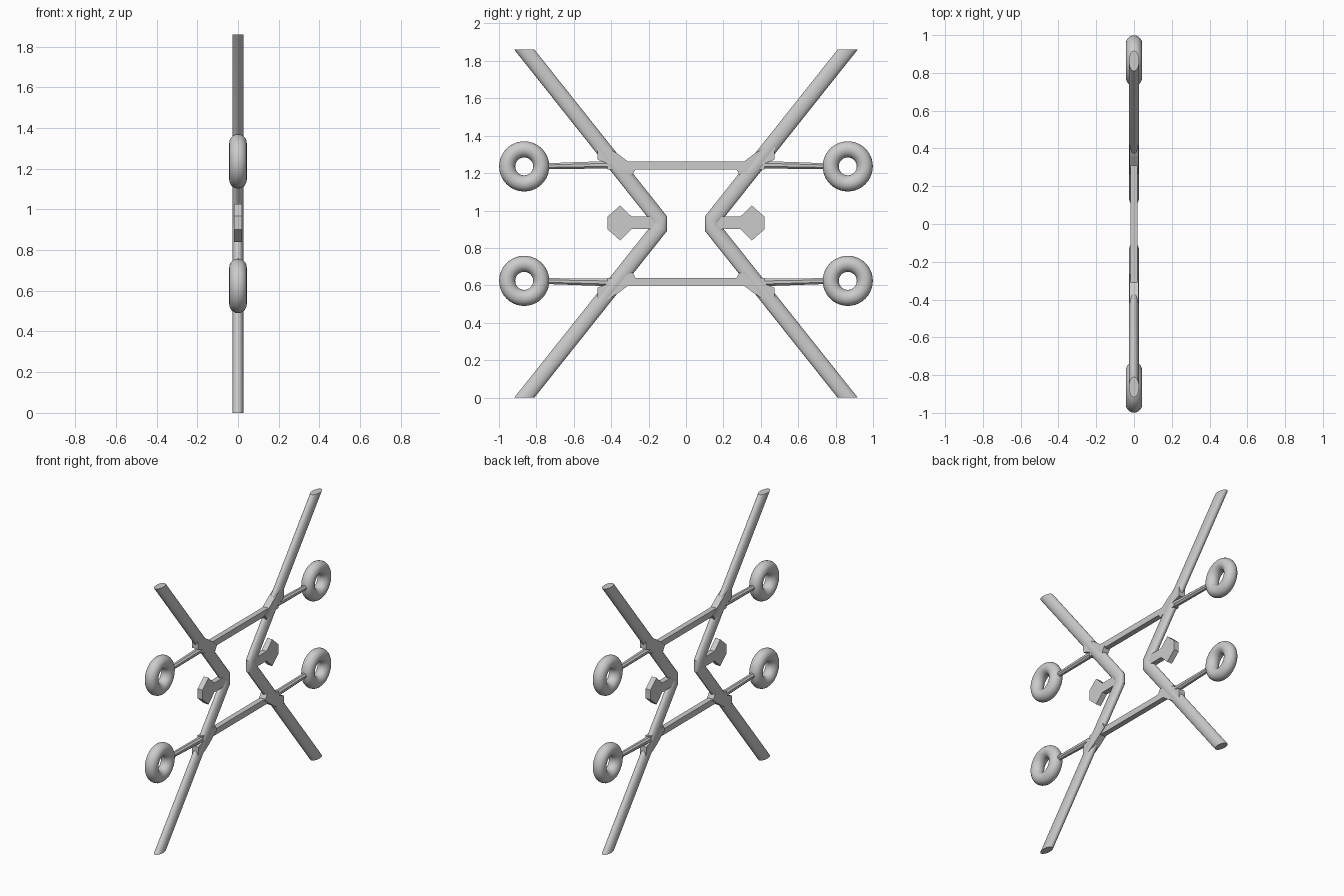
import bpy, bmesh, math
from mathutils import Vector, Matrix

if "Cube" in bpy.data.objects:
    bpy.data.objects.remove(bpy.data.objects["Cube"])

MID = 0.93  # height of the horizontal symmetry plane


def finish(bm, name, smooth=False):
    bmesh.ops.recalc_face_normals(bm, faces=bm.faces)
    me = bpy.data.meshes.new(name)
    bm.to_mesh(me)
    bm.free()
    ob = bpy.data.objects.new(name, me)
    bpy.context.collection.objects.link(ob)
    if smooth:
        bpy.ops.object.select_all(action='DESELECT')
        bpy.context.view_layer.objects.active = ob
        ob.select_set(True)
        bpy.ops.object.shade_smooth_by_angle(angle=math.radians(30))
    return ob


def loft(name, rings, sides, smooth=True, phase=0.0):
    """Skin elliptical rings, each given as (point a, point b, half width in x)."""
    bm = bmesh.new()
    loops = []
    for a, b, hx in rings:
        a, b = Vector((0, *a)), Vector((0, *b))
        mid, half = (a + b) / 2, (b - a) / 2
        angs = [2 * math.pi * i / sides + phase for i in range(sides)]
        loops.append([bm.verts.new(mid + half * math.cos(t) + Vector((hx * math.sin(t), 0, 0)))
                      for t in angs])
    for l0, l1 in zip(loops, loops[1:]):
        for i in range(sides):
            j = (i + 1) % sides
            bm.faces.new((l0[i], l0[j], l1[j], l1[i]))
    bm.faces.new(loops[0])
    bm.faces.new(loops[-1])
    bmesh.ops.remove_doubles(bm, verts=bm.verts, dist=1e-5)
    return finish(bm, name, smooth)


def plate(name, outline, hx):
    """Extrude a y-z outline symmetrically along x."""
    bm = bmesh.new()
    face = bm.faces.new([bm.verts.new((-hx, y, z)) for y, z in outline])
    ext = bmesh.ops.extrude_face_region(bm, geom=[face])
    verts = [v for v in ext['geom'] if isinstance(v, bmesh.types.BMVert)]
    bmesh.ops.translate(bm, verts=verts, vec=(2 * hx, 0, 0))
    return finish(bm, name)


def torus(name, y, z, R, r, n=40, m=20):
    bm = bmesh.new()
    grid = []
    for i in range(n):
        u = 2 * math.pi * i / n
        row = []
        for j in range(m):
            v = 2 * math.pi * j / m
            d = R + r * math.cos(v)
            row.append(bm.verts.new((r * math.sin(v), y + d * math.cos(u), z + d * math.sin(u))))
        grid.append(row)
    for i in range(n):
        for j in range(m):
            i2, j2 = (i + 1) % n, (j + 1) % m
            bm.faces.new((grid[i][j], grid[i2][j], grid[i2][j2], grid[i][j2]))
    return finish(bm, name, True)


for sy, side in ((-1, "left"), (1, "right")):
    # bent leg with flat horizontal ends
    hx = 0.027
    loft(f"bent_leg_{side}", [
        ((sy * 0.81, 0), (sy * 0.918, 0), hx),
        ((sy * 0.102, 0.89), (sy * 0.178, MID), hx),
        ((sy * 0.102, 0.97), (sy * 0.178, MID), hx),
        ((sy * 0.81, 2 * MID), (sy * 0.918, 2 * MID), hx)], 24)

    # grip with six-sided head at the bend
    outline = [(0.14, 0.90), (0.29, 0.90), (0.352, 0.84), (0.42, 0.90),
               (0.42, 0.967), (0.352, 1.027), (0.29, 0.967), (0.14, 0.967)]
    plate(f"grip_{side}", [(sy * y, z) for y, z in outline], 0.019)

    for sz, level in ((-1, "lower"), (1, "upper")):
        def at(y, dz):
            return (sy * y, MID + sz * dz)

        # clamp around the leg
        clamp = [(0.265, 0.298), (0.287, 0.26), (0.39, 0.31), (0.473, 0.342),
                 (0.475, 0.41), (0.425, 0.41), (0.36, 0.37)]
        plate(f"clamp_{level}_{side}", [at(*p) for p in clamp], 0.024)

        # tapered axle out to the wheel
        loft(f"axle_{level}_{side}", [
            (at(0.42, 0.293), at(0.42, 0.336), 0.022),
            (at(0.75, 0.290), at(0.75, 0.324), 0.018)], 8, False, math.pi / 8)

        # ring wheel
        torus(f"wheel_{level}_{side}", sy * 0.865, MID + sz * 0.306, 0.091, 0.043)

# crossbars between the legs
for sz, level in ((-1, "lower"), (1, "upper")):
    zs = [MID + sz * 0.29, MID + sz * 0.332]
    plate(f"crossbar_{level}", [(-0.42, zs[0]), (0.42, zs[0]), (0.42, zs[1]), (-0.42, zs[1])], 0.019)
